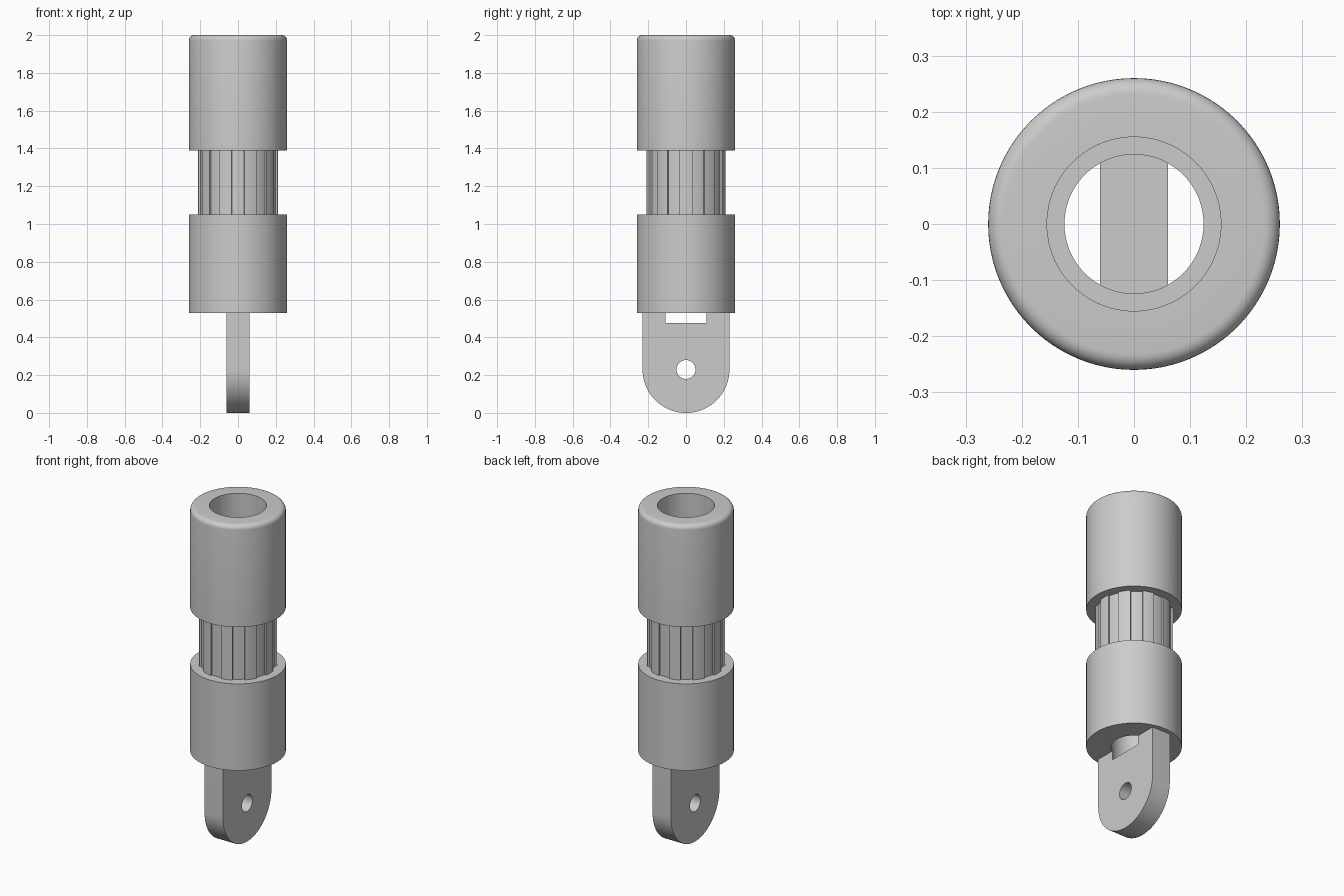
import bpy, bmesh, math
from mathutils import Matrix, Vector

if "Cube" in bpy.data.objects:
    bpy.data.objects.remove(bpy.data.objects["Cube"], do_unlink=True)

grey = bpy.data.materials.new("plain grey")
grey.use_nodes = True
COLOR = (0.6, 0.6, 0.6, 1)
grey.diffuse_color = COLOR
grey.node_tree.nodes["Principled BSDF"].inputs["Base Color"].default_value = COLOR

SEG = 96
R, BORE, SOCKET = 0.26, 0.124, 0.155          # collar, bore and top socket radii
BASE, LOW, HIGH, TOP = 0.53, 1.05, 1.39, 2.0  # collar heights
GROOVE, RIDGE, TEETH = 0.202, 0.213, 10
HALF, WIDTH, FLOOR, PIN = 0.061, 0.23, 0.475, 0.05


def finish(name, bm):
    bmesh.ops.recalc_face_normals(bm, faces=bm.faces[:])
    mesh = bpy.data.meshes.new(name)
    bm.to_mesh(mesh)
    bm.free()
    obj = bpy.data.objects.new(name, mesh)
    bpy.context.collection.objects.link(obj)
    mesh.materials.append(grey)
    return obj


def smooth(obj):
    bpy.ops.object.select_all(action="DESELECT")
    obj.select_set(True)
    bpy.context.view_layer.objects.active = obj
    bpy.ops.object.shade_smooth_by_angle(angle=math.radians(25))


def prism(bm, points, offset):
    """Extrude a closed outline of 3D points along offset."""
    face = bm.faces.new([bm.verts.new(p) for p in points])
    out = bmesh.ops.extrude_face_region(bm, geom=[face])["geom"]
    bmesh.ops.translate(bm, vec=offset, verts=[v for v in out if isinstance(v, bmesh.types.BMVert)])


def cutter(name, radius, depth, matrix):
    bm = bmesh.new()
    bmesh.ops.create_cone(bm, cap_ends=True, segments=SEG, radius1=radius,
                          radius2=radius, depth=depth, matrix=matrix)
    obj = finish(name, bm)
    obj.hide_render = True
    obj.hide_set(True)
    return obj


def cut(obj, tool):
    mod = obj.modifiers.new(tool.name, "BOOLEAN")
    mod.operation, mod.solver, mod.object = "DIFFERENCE", "EXACT", tool


# Hollow body: two collars, narrow neck, rounded top rim, stepped bore
fillet = 0.028
rim = [(R - fillet + fillet * math.cos(a), TOP - fillet + fillet * math.sin(a))
       for a in (math.pi / 2 * i / 6 for i in range(7))]
profile = [(BORE, BASE), (R, BASE), (R, LOW), (GROOVE, LOW), (GROOVE, HIGH), (R, HIGH),
           *rim, (SOCKET, TOP), (SOCKET, HIGH), (BORE, HIGH)]
bm = bmesh.new()
ring = [bm.verts.new((r, 0, z)) for r, z in profile]
edges = [bm.edges.new((a, b)) for a, b in zip(ring, ring[1:] + ring[:1])]
bmesh.ops.spin(bm, geom=ring + edges, cent=(0, 0, 0), axis=(0, 0, 1),
               angle=math.tau, steps=SEG, use_merge=True)
bmesh.ops.remove_doubles(bm, verts=bm.verts[:], dist=1e-5)
smooth(finish("collared_body", bm))

# Ridges around the neck
bm = bmesh.new()
half_tooth = math.pi / TEETH / 2
for k in range(TEETH):
    mid = math.tau * k / TEETH
    outer = [mid + half_tooth * t / 3 for t in range(-3, 4)]
    arc = [(RIDGE, a) for a in outer] + [(GROOVE - 0.01, a) for a in reversed(outer)]
    prism(bm, [(r * math.cos(a), r * math.sin(a), LOW) for r, a in arc], Vector((0, 0, HIGH - LOW)))
smooth(finish("neck_ridges", bm))

# Rounded mounting tab with a pin hole and a bore recess
arc = [math.pi + math.pi * i / 48 for i in range(49)]
outline = [(-HALF, WIDTH * math.cos(a), WIDTH + WIDTH * math.sin(a)) for a in arc]
outline += [(-HALF, WIDTH, BASE), (-HALF, -WIDTH, BASE)]
bm = bmesh.new()
prism(bm, outline, Vector((2 * HALF, 0, 0)))
tab = finish("mounting_tab", bm)
cut(tab, cutter("pin_hole_cutter", PIN, 1, Matrix.Translation((0, 0, WIDTH)) @ Matrix.Rotation(math.pi / 2, 4, "Y")))
cut(tab, cutter("bore_cutter", BORE, 1, Matrix.Translation((0, 0, FLOOR + 0.5))))
smooth(tab)
bpy.ops.object.modifier_apply(modifier="pin_hole_cutter")
bpy.ops.object.modifier_apply(modifier="bore_cutter")
smooth(tab)
